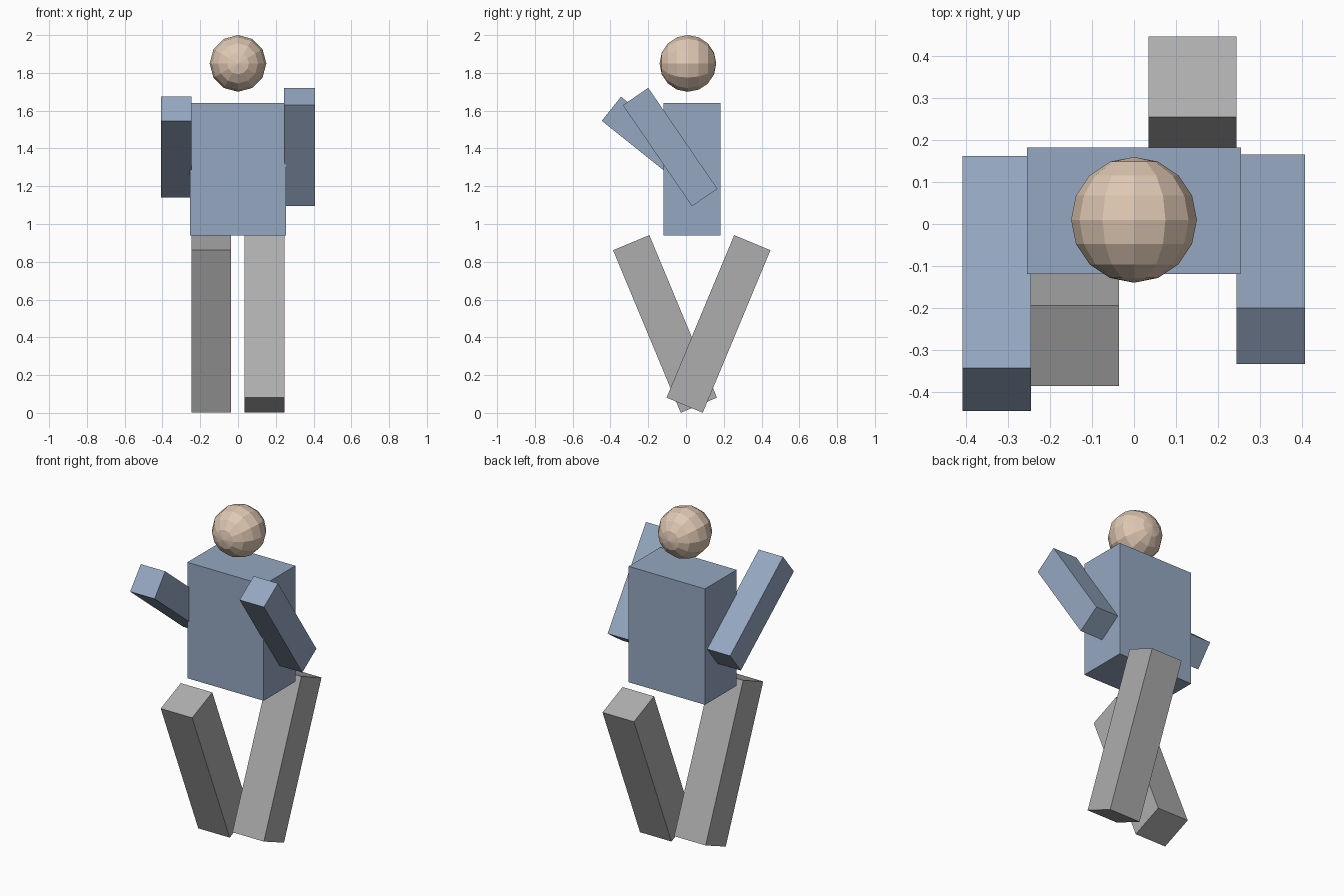
import bpy
import bmesh
from math import radians
from mathutils import Matrix

if "Cube" in bpy.data.objects:
    bpy.data.objects.remove(bpy.data.objects["Cube"])


def material(name, rgb):
    m = bpy.data.materials.new(name)
    m.diffuse_color = (*rgb, 1.0)
    m.use_nodes = True
    m.node_tree.nodes["Principled BSDF"].inputs["Base Color"].default_value = m.diffuse_color
    return m


blue = material("shirt blue", (0.30, 0.386, 0.53))
grey = material("trouser grey", (0.42, 0.42, 0.42))
skin = material("skin", (0.74, 0.575, 0.45))


def finish(name, bm, mat, matrix):
    bm.transform(matrix)
    mesh = bpy.data.meshes.new(name)
    bm.to_mesh(mesh)
    bm.free()
    mesh.materials.append(mat)
    bpy.context.collection.objects.link(bpy.data.objects.new(name, mesh))


def box(name, centre, size, mat, tilt=0.0):
    """Box leaning towards the front by tilt degrees."""
    bm = bmesh.new()
    bmesh.ops.create_cube(bm, size=1.0)
    finish(name, bm, mat, Matrix.Translation(centre)
           @ Matrix.Rotation(radians(tilt), 4, 'X')
           @ Matrix.Diagonal((*size, 1.0)))


# Torso
box("torso", (0, 0.032, 1.29), (0.51, 0.302, 0.70), blue)

# Arms, swung forward by different amounts
for side, x, y, tilt in (("left", -0.327, -0.142, 51.3), ("right", 0.326, -0.084, 34.4)):
    box(side + "_arm", (x, y, 1.4075), (0.163, 0.163, 0.648), blue, tilt)

# Legs, tilted in opposite directions
for side, x, y, tilt in (("left", -0.141, -0.111, 22.6), ("right", 0.14, 0.172, -22.6)):
    box(side + "_leg", (x, y, 0.471), (0.21, 0.208, 0.932), grey, tilt)

# Head: faceted ball with its poles to front and back
bm = bmesh.new()
bmesh.ops.create_uvsphere(bm, u_segments=12, v_segments=8, radius=0.15)
finish("head", bm, skin, Matrix.Translation((0, 0.01, 1.85)) @ Matrix.Rotation(radians(90), 4, 'X'))
